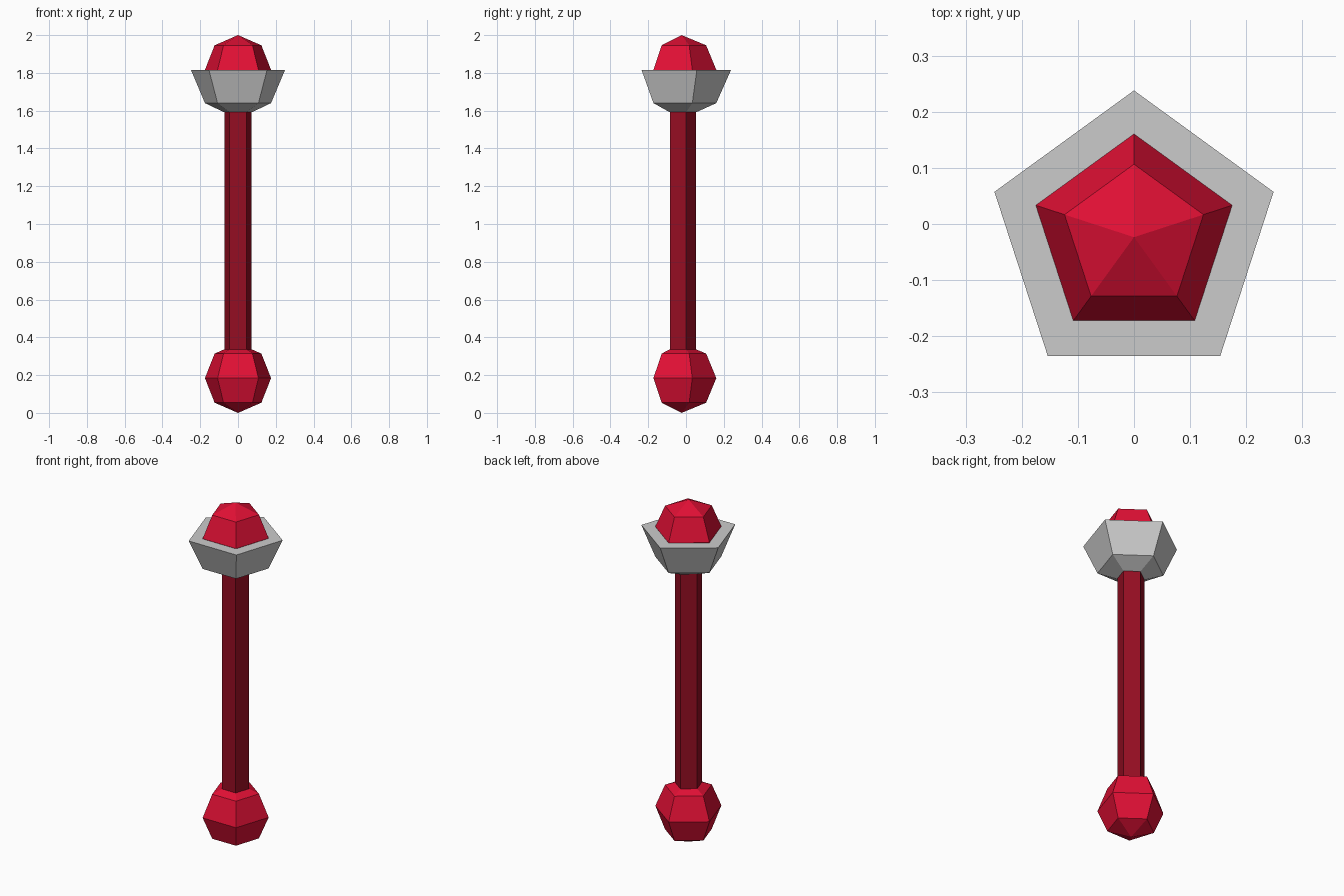
import bpy
from math import pi

if "Cube" in bpy.data.objects:
    bpy.data.objects.remove(bpy.data.objects["Cube"])

SIDES = 5
CY = -0.0235      # axis offset, so the pentagon's bounds are centred on y = 0
BALL_R = 0.184


def material(name, rgb):
    m = bpy.data.materials.new(name)
    m.diffuse_color = (*rgb, 1)
    m.use_nodes = True
    m.node_tree.nodes["Principled BSDF"].inputs["Base Color"].default_value = m.diffuse_color
    return m


def finish(name, mat=None):
    ob = bpy.context.object
    ob.name = name
    if mat:
        ob.data.materials.append(mat)
    # point one corner at +y
    first = max(ob.data.vertices, key=lambda v: v.co.x ** 2 + v.co.y ** 2).co
    from math import atan2
    ob.rotation_euler.z = pi / 2 - atan2(first.y, first.x)
    return ob


def cone(name, r1, r2, z1, z2, mat=None):
    bpy.ops.mesh.primitive_cone_add(vertices=SIDES, radius1=r1, radius2=r2, depth=z2 - z1,
                                    location=(0, CY, (z1 + z2) / 2))
    return finish(name, mat)


def ball(name, z, mat):
    bpy.ops.mesh.primitive_uv_sphere_add(segments=SIDES, ring_count=4, radius=BALL_R,
                                         location=(0, CY, z))
    return finish(name, mat)


red = material("red", (0.75, 0.005, 0.035))
dark_red = material("dark_red", (0.30, 0.004, 0.016))

# Balls at both ends and the rod between them
ball("pommel_ball", BALL_R, red)
ball("top_gem", 2 - BALL_R, red)
cone("shaft", 0.0755, 0.0755, 0.20, 1.70, dark_red)

# Grey cup holding the gem: shallow base, then flared wall with a flat top
cup = cone("cup", 0.184, 0.2615, 1.64, 1.815)
base = cone("cup_base", 0.078, 0.184, 1.592, 1.64)

# Join the cup into one clean shell, dropping the hidden faces between the two parts
import bmesh
for ob in (cup, base):
    bm = bmesh.new()
    bm.from_mesh(ob.data)
    z_seam = 1.64 - ob.location.z
    hidden = [f for f in bm.faces if all(abs(v.co.z - z_seam) < 1e-4 for v in f.verts)]
    bmesh.ops.delete(bm, geom=hidden, context='FACES_ONLY')
    bm.to_mesh(ob.data)
    bm.free()
bpy.ops.object.select_all(action='DESELECT')
base.select_set(True)
cup.select_set(True)
bpy.context.view_layer.objects.active = cup
bpy.ops.object.join()
bm = bmesh.new()
bm.from_mesh(cup.data)
bmesh.ops.remove_doubles(bm, verts=bm.verts, dist=0.001)
bm.to_mesh(cup.data)
bm.free()
